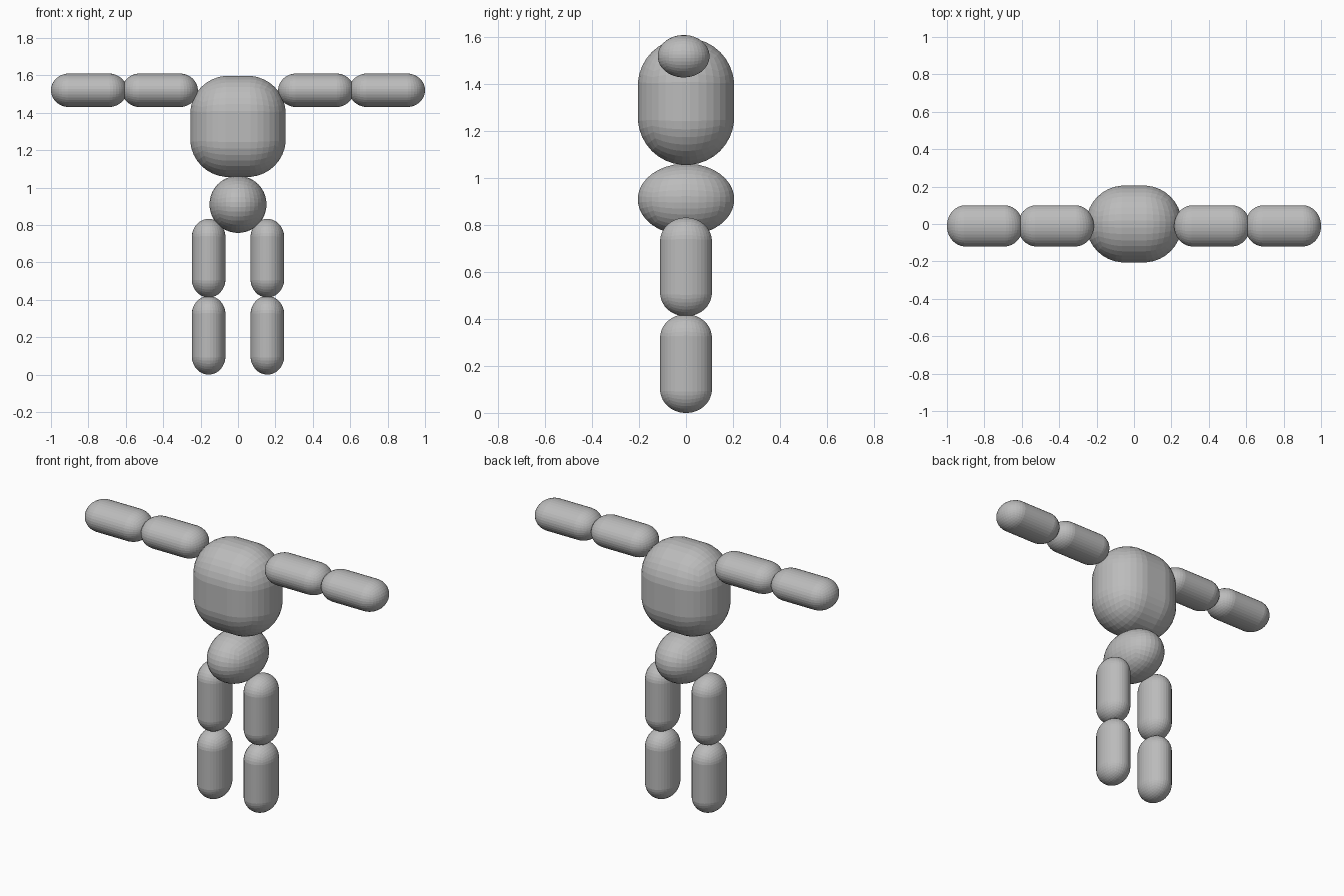
import bpy, bmesh, math
from mathutils import Vector

if "Cube" in bpy.data.objects:
    bpy.data.objects.remove(bpy.data.objects["Cube"])

grey = bpy.data.materials.new("plain grey")
grey.diffuse_color = (0.5, 0.5, 0.5, 1)
grey.use_nodes = True
grey.node_tree.nodes["Principled BSDF"].inputs["Base Color"].default_value = grey.diffuse_color


def rounded_part(name, centre, half, cap):
    """Rounded block: cube-sphere with radii 'cap', stretched out to half-size 'half'."""
    bm = bmesh.new()
    bmesh.ops.create_cube(bm, size=2)
    bmesh.ops.subdivide_edges(bm, edges=bm.edges[:], cuts=8, use_grid_fill=True)
    for v in bm.verts:
        v.co = Vector([math.tan(c * math.pi / 4) for c in v.co]).normalized()
    top = max(v.co.z for v in bm.verts)
    for v in bm.verts:
        v.co = Vector([c / top * r + math.copysign(h - r, c)
                       for c, r, h in zip(v.co, cap, half)])
    mesh = bpy.data.meshes.new(name)
    bm.to_mesh(mesh)
    bm.free()
    mesh.materials.append(grey)
    ob = bpy.data.objects.new(name, mesh)
    ob.location = centre
    bpy.context.collection.objects.link(ob)
    return ob


# Trunk
rounded_part("torso", (0, 0, 1.327), (0.255, 0.205, 0.27), (0.205, 0.205, 0.205))
rounded_part("pelvis", (0, 0, 0.91), (0.152, 0.205, 0.152), (0.152, 0.205, 0.152))

# Limbs, mirrored left and right
for side, s in (("left", 1), ("right", -1)):
    for part, x in (("upper_arm", 0.418), ("forearm", 0.797)):
        rounded_part(f"{side}_{part}", (s * x, -0.01, 1.52),
                     (0.203, 0.11, 0.09), (0.1, 0.11, 0.09))
    for part, z in (("thigh", 0.622), ("shin", 0.21)):
        rounded_part(f"{side}_{part}", (s * 0.157, 0, z),
                     (0.09, 0.11, 0.21), (0.09, 0.11, 0.1))
